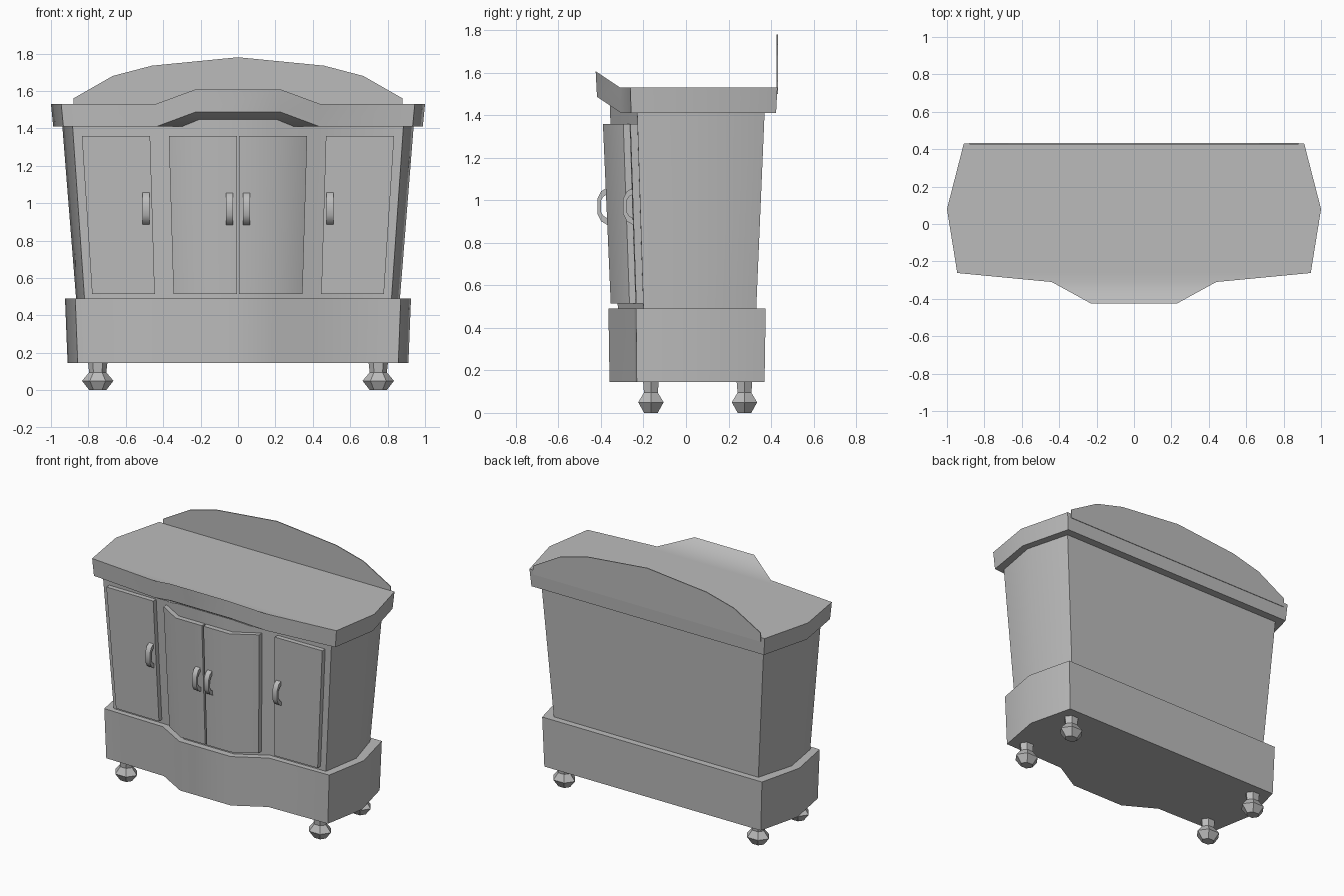
import bpy
import bmesh
import math

cube = bpy.data.objects.get("Cube")
if cube:
    bpy.data.objects.remove(cube, do_unlink=True)

GREY = (0.5, 0.5, 0.5, 1)
mat = bpy.data.materials.new("plain grey")
mat.use_nodes = True
mat.diffuse_color = GREY
mat.node_tree.nodes["Principled BSDF"].inputs["Base Color"].default_value = GREY


def make(name, verts, faces, angle=None):
    """Mesh object with outward normals; smooth below the given angle."""
    bm = bmesh.new()
    vs = [bm.verts.new(v) for v in verts]
    for f in faces:
        bm.faces.new([vs[i] for i in f])
    bmesh.ops.recalc_face_normals(bm, faces=bm.faces)
    mesh = bpy.data.meshes.new(name)
    bm.to_mesh(mesh)
    bm.free()
    mesh.materials.append(mat)
    obj = bpy.data.objects.new(name, mesh)
    bpy.context.collection.objects.link(obj)
    if angle:
        bpy.ops.object.select_all(action='DESELECT')
        bpy.context.view_layer.objects.active = obj
        obj.select_set(True)
        bpy.ops.object.shade_smooth_by_angle(angle=math.radians(angle))
    return obj


def ring_walls(n, a, b):
    return [(a + i, a + (i + 1) % n, b + (i + 1) % n, b + i) for i in range(n)]


def prism(name, lower, upper, angle=None):
    """Solid between two matching closed rings."""
    n = len(lower)
    faces = ring_walls(n, 0, n) + [range(n), range(n, 2 * n)]
    return make(name, lower + upper, faces, angle)


def carcass(name, lower, upper):
    """Symmetric block from right-hand outlines running front to back."""
    def mirror(h):
        return h + [(-x, y, z) for x, y, z in reversed(h)]
    n = 2 * len(lower)
    faces = ring_walls(n, 0, n)
    for base in (0, n):
        for i in range(len(lower) - 1):
            faces.append([base + k for k in (i, i + 1, n - 2 - i, n - 1 - i)])
    return make(name, mirror(lower) + mirror(upper), faces, 40)


def at(outline, z, lift=0):
    """Place an outline at a height, raising its bowed front point by lift."""
    return [(x, y, z + (lift if i == 0 else 0)) for i, (x, y) in enumerate(outline)]


# Plinth
plinth_top = [(0.20, -0.365), (0.41, -0.245), (0.87, -0.235), (0.925, 0.07), (0.85, 0.375)]
plinth_low = [(x * 0.985, y * 0.985) for x, y in plinth_top]
carcass("plinth", at(plinth_low, 0.145), at(plinth_top, 0.49))

# Cabinet body, flaring upward
Z0, Z1 = 0.49, 1.41
body_low = [(0.195, -0.32), (0.39, -0.205), (0.82, -0.20), (0.865, 0.07), (0.79, 0.33)]
body_top = [(0.21, -0.36), (0.42, -0.235), (0.885, -0.23), (0.94, 0.07), (0.86, 0.37)]
carcass("cabinet_body", at(body_low, Z0 - 0.01), at(body_top, Z1 + 0.01, 0.06))

# Worktop, arched over the bowed front
slab_top = [(0.23, -0.425), (0.44, -0.31), (0.945, -0.262), (1.0, 0.08), (0.91, 0.43)]
slab_low = [(x * 0.988, y * 0.985) for x, y in slab_top]
carcass("worktop", at(slab_low, 1.41, 0.077), at(slab_top, 1.53, 0.077))


def front_y(x, z):
    """Depth of the body front at a given width and height."""
    t = (z - Z0) / (Z1 - Z0)
    (ax, ay), (bx, by), (cx, cy) = [
        (p[0] + t * (q[0] - p[0]), p[1] + t * (q[1] - p[1]))
        for p, q in zip(body_low[:3], body_top[:3])]
    if x <= ax:
        return ay
    if x <= bx:
        return ay + (by - ay) * (x - ax) / (bx - ax)
    return by + (cy - by) * (x - bx) / (cx - bx)


def door(name, low_xs, top_xs, side):
    rings = []
    for xs, z in ((low_xs, 0.515), (top_xs, 1.36)):
        front = [(side * x, front_y(x, z) - 0.033, z) for x in xs]
        back = [(side * x, front_y(x, z) + 0.01, z) for x in reversed(xs)]
        rings.append(front + back)
    prism(name, *rings, angle=40)


def handle(name, x, y, z=0.972):
    """Bowed grip, its profile swept across the width."""
    outer = [(0.004, 0.088), (-0.026, 0.07), (-0.043, 0.035)]
    inner = [(-0.027, 0.026), (-0.014, 0.046), (0.004, 0.056)]
    loop = outer + [(a, -b) for a, b in reversed(outer)]
    loop += [(a, -b) for a, b in reversed(inner)] + inner
    n = len(loop)
    half = n // 4
    verts = [(x + s, y + a, z + b) for s in (-0.018, 0.018) for a, b in loop]
    faces = ring_walls(n, 0, n)
    # side faces as quads between outer and inner outlines
    for base in (0, n):
        for i in range(2 * half - 1):
            faces.append([base + k for k in (i, i + 1, n - 2 - i, n - 1 - i)])
    make(name, verts, faces, 40)


# Doors and handles, mirrored
for side, word in ((1, "left"), (-1, "right")):
    door("middle_door_" + word, [0.006, 0.195, 0.345], [0.006, 0.209, 0.37], side)
    door("side_door_" + word, [0.445, 0.78], [0.47, 0.835], side)
    for part, x in (("middle", 0.046), ("side", 0.492)):
        handle(part + "_handle_" + word, side * x, front_y(x, 0.972) - 0.033)

# Thin arched backboard
arch = [(0.88, 1.50), (0.88, 1.56), (0.67, 1.68), (0.46, 1.735)]
arch = arch + [(0, 1.78)] + [(-x, z) for x, z in reversed(arch)]
prism("backboard", [(x, 0.426, z) for x, z in arch], [(x, 0.432, z) for x, z in arch])

# Faceted feet
SIDES = 6
foot_profile = [(0.045, 0), (0.084, 0.05), (0.046, 0.095), (0.052, 0.15)]
for fx, xw in ((0.75, "left"), (-0.75, "right")):
    for fy, yw in ((-0.165, "front"), (0.275, "back")):
        verts = [(fx + r * math.cos(math.tau * k / SIDES),
                  fy + 0.82 * r * math.sin(math.tau * k / SIDES), z)
                 for r, z in foot_profile for k in range(SIDES)]
        faces = [f for i in range(len(foot_profile) - 1)
                 for f in ring_walls(SIDES, i * SIDES, (i + 1) * SIDES)]
        faces += [range(SIDES), range(len(verts) - SIDES, len(verts))]
        make(yw + "_foot_" + xw, verts, faces)
